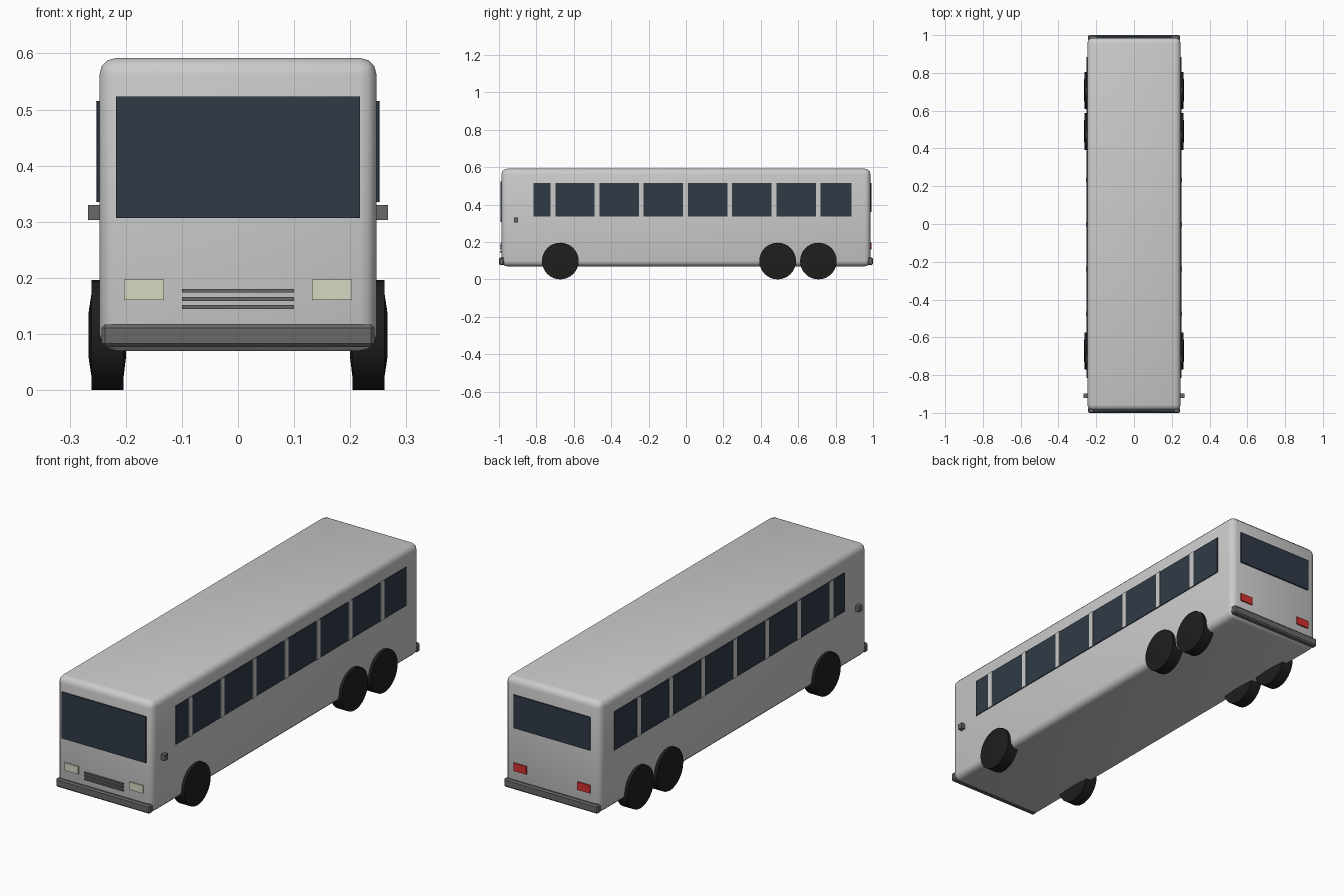
import bpy, bmesh, math
from mathutils import Matrix, Vector

if "Cube" in bpy.data.objects:
    bpy.data.objects.remove(bpy.data.objects["Cube"])


def material(name, rgb):
    m = bpy.data.materials.new(name)
    m.diffuse_color = (*rgb, 1)
    m.use_nodes = True
    m.node_tree.nodes["Principled BSDF"].inputs["Base Color"].default_value = m.diffuse_color
    return m


PAINT = material("light_grey_paint", (0.6, 0.6, 0.6))
GLASS = material("dark_blue_glass", (0.03, 0.042, 0.062))
TRIM = material("dark_grey_trim", (0.14, 0.14, 0.14))
RUBBER = material("black_rubber", (0.013, 0.013, 0.013))
LAMP = material("cream_lamp", (0.68, 0.68, 0.54))
RED = material("red_lamp", (0.65, 0.03, 0.03))


def add_object(name, bm, mat):
    bmesh.ops.recalc_face_normals(bm, faces=bm.faces)
    me = bpy.data.meshes.new(name)
    bm.to_mesh(me)
    bm.free()
    me.materials.append(mat)
    ob = bpy.data.objects.new(name, me)
    bpy.context.collection.objects.link(ob)
    return ob


def box(name, x, y, z, mat, bevel=0, segments=1):
    """Box from (min, max) ranges, optionally with bevelled edges."""
    lo, hi = Vector((x[0], y[0], z[0])), Vector((x[1], y[1], z[1]))
    bm = bmesh.new()
    bmesh.ops.create_cube(bm, size=1, matrix=Matrix.Translation((lo + hi) / 2)
                          @ Matrix.Diagonal((*(hi - lo), 1)))
    if bevel:
        bmesh.ops.bevel(bm, geom=bm.edges[:], offset=bevel, segments=segments,
                        profile=0.5, affect='EDGES')
    return add_object(name, bm, mat)


def wheel(name, side, y, r=0.098, n=32):
    """Solid wheel with slightly domed faces, lathed around the x axis."""
    profile = [(0.2, 0), (0.2, 0.042), (0.204, 0.075), (0.204, r),
               (0.261, r), (0.261, 0.075), (0.266, 0.042), (0.266, 0)]
    bm = bmesh.new()
    vs = [bm.verts.new((side * px, y, r + pr)) for px, pr in profile]
    es = [bm.edges.new(p) for p in zip(vs, vs[1:])]
    bmesh.ops.spin(bm, geom=vs + es, cent=(0, y, r), axis=(1, 0, 0),
                   angle=math.tau, steps=n)
    bmesh.ops.remove_doubles(bm, verts=bm.verts[:], dist=1e-5)
    return add_object(name, bm, RUBBER)


def smooth(ob):
    bpy.ops.object.select_all(action='DESELECT')
    ob.select_set(True)
    bpy.context.view_layer.objects.active = ob
    bpy.ops.object.shade_smooth_by_angle(angle=math.radians(35))


# Body shell
smooth(box("body", (-0.247, 0.247), (-0.986, 0.986), (0.07, 0.592), PAINT, 0.03, 3))

# Windscreen and rear window
box("windscreen", (-0.217, 0.217), (-0.992, -0.984), (0.307, 0.523), GLASS)
box("rear_window", (-0.198, 0.198), (0.984, 0.992), (0.36, 0.515), GLASS)

# Bumpers
box("front_bumper", (-0.243, 0.243), (-1.0, -0.972), (0.077, 0.117), TRIM, 0.006)
box("rear_bumper", (-0.243, 0.243), (0.972, 1.0), (0.077, 0.117), TRIM, 0.006)

# Grille bars
for i in range(3):
    z = 0.148 + i * 0.0145
    box("grille_bar", (-0.1, 0.1), (-0.994, -0.985), (z - 0.0035, z + 0.0035), TRIM)

for s, label in ((1, "right"), (-1, "left")):
    def span(a, b):
        return sorted((s * a, s * b))

    # Side glass strip divided by pillars
    box(label + "_side_windows", span(0.244, 0.251), (-0.815, 0.885), (0.335, 0.515), GLASS)
    for i in range(7):
        y = -0.712 + i * 0.2365
        box(label + "_pillar", span(0.245, 0.2535), (y - 0.013, y + 0.013),
            (0.335, 0.515), PAINT)

    # Mirror, headlight and tail light
    box(label + "_mirror", span(0.24, 0.267), (-0.92, -0.897), (0.303, 0.33), TRIM)
    box(label + "_headlight", span(0.132, 0.203), (-0.992, -0.984), (0.161, 0.197), LAMP)
    box(label + "_tail_light", span(0.132, 0.198), (0.984, 0.992), (0.16, 0.197), RED)

    # Wheels: one front axle, two rear axles
    for axle, y in (("front", -0.672), ("middle", 0.49), ("rear", 0.708)):
        smooth(wheel(f"{label}_{axle}_wheel", s, y))
